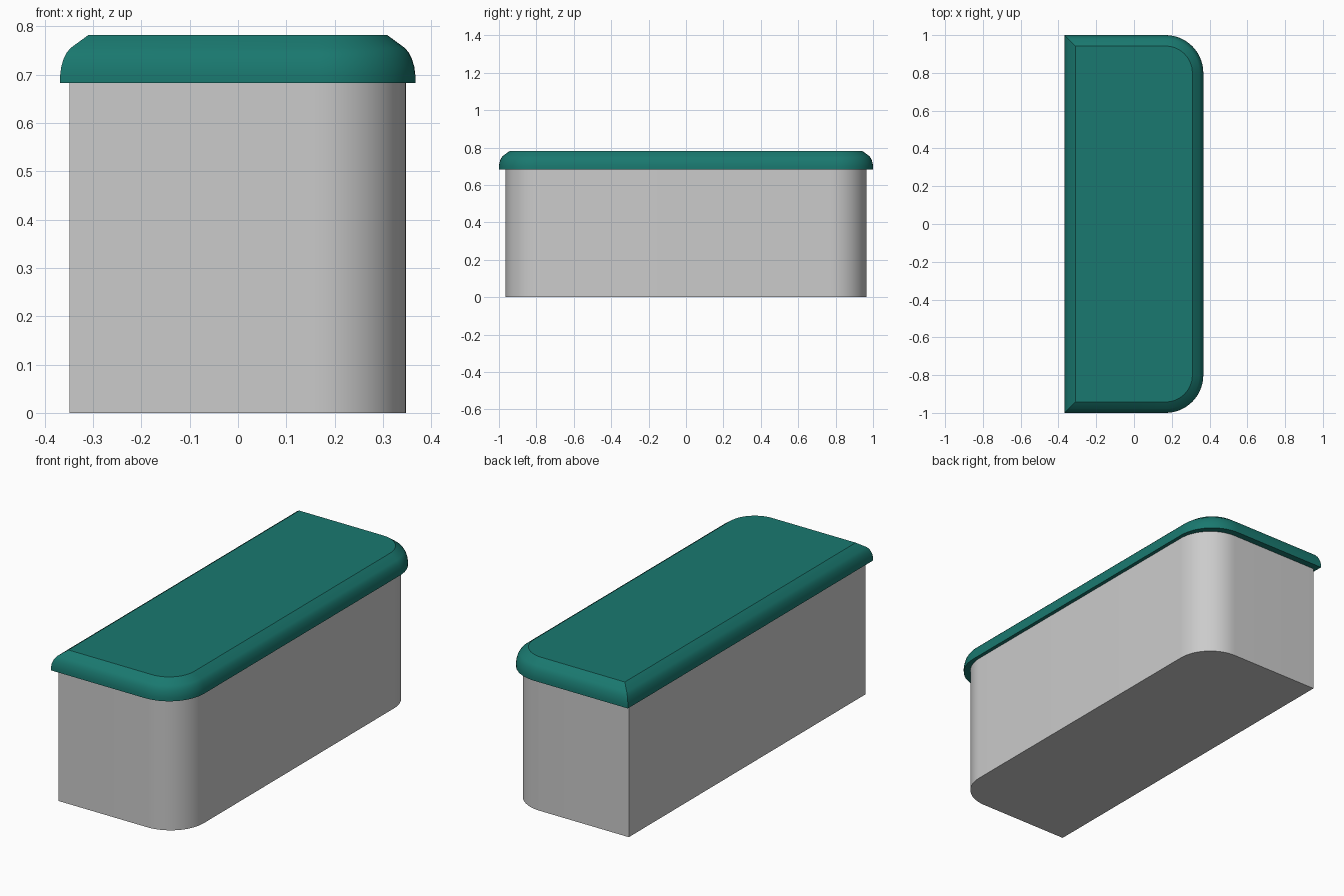
import bpy, bmesh
from math import sin, cos, pi, radians

if "Cube" in bpy.data.objects:
    bpy.data.objects.remove(bpy.data.objects["Cube"])


def outline(left, right, half_y, radius, inset=0.0, steps=14):
    """Rectangle with square corners at -x and rounded corners at +x."""
    l, r, h, rad = left + inset, right - inset, half_y - inset, radius - inset
    pts = [(l, h), (l, -h)]
    for cy, start in ((-h + rad, -pi / 2), (h - rad, 0)):
        for i in range(steps + 1):
            a = start + pi / 2 * i / steps
            pts.append((r - rad + rad * cos(a), cy + rad * sin(a)))
    return pts


def stack(name, shape, profile, color=None):
    """Skin a solid through (inset, z) rings of the outline."""
    bm = bmesh.new()
    rings = [[bm.verts.new((x, y, z)) for x, y in outline(*shape, inset=d)]
             for d, z in profile]
    n = len(rings[0])
    for lo, hi in zip(rings, rings[1:]):
        for i in range(n):
            j = (i + 1) % n
            bm.faces.new((lo[i], lo[j], hi[j], hi[i]))
    bm.faces.new(rings[0][::-1])
    bm.faces.new(rings[-1])
    bmesh.ops.recalc_face_normals(bm, faces=bm.faces)
    mesh = bpy.data.meshes.new(name)
    bm.to_mesh(mesh)
    bm.free()
    obj = bpy.data.objects.new(name, mesh)
    bpy.context.collection.objects.link(obj)
    if color:
        mat = bpy.data.materials.new(name + "_color")
        mat.diffuse_color = color
        mat.use_nodes = True
        mat.node_tree.nodes["Principled BSDF"].inputs["Base Color"].default_value = mat.diffuse_color
        mesh.materials.append(mat)
    bpy.ops.object.select_all(action='DESELECT')
    obj.select_set(True)
    bpy.context.view_layer.objects.active = obj
    bpy.ops.object.shade_smooth_by_angle(angle=radians(30))
    return obj


# Counter base
stack("counter_base", (-0.349, 0.348, 0.965, 0.19), [(0, 0), (0, 0.683)])

# Overhanging countertop with a rounded upper edge
edge = [(0, 0.683), (0, 0.700), (0.002, 0.716), (0.007, 0.733),
        (0.013, 0.745), (0.021, 0.755), (0.058, 0.782)]
stack("countertop", (-0.368, 0.367, 1.0, 0.2), edge, (0.01, 0.19, 0.16, 1))
